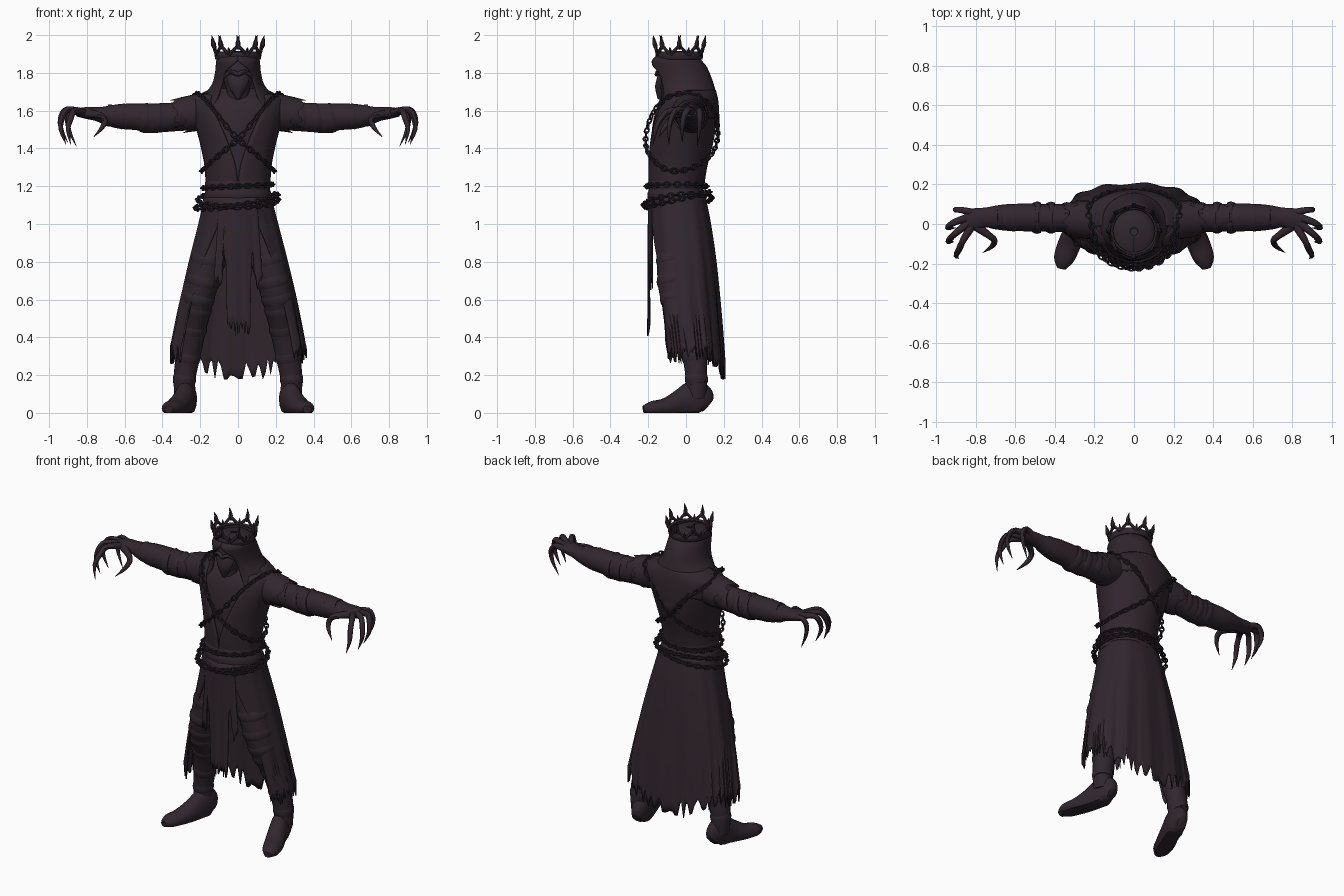
import bpy, bmesh, math, random
from mathutils import Vector

random.seed(4)
if "Cube" in bpy.data.objects:
    bpy.data.objects.remove(bpy.data.objects["Cube"])

COLOUR = (0.031, 0.019, 0.027, 1)
cloth = bpy.data.materials.new("dark plum cloth")
cloth.use_nodes = True
cloth.diffuse_color = COLOUR
bsdf = next(n for n in cloth.node_tree.nodes if n.type == "BSDF_PRINCIPLED")
bsdf.inputs["Base Color"].default_value = COLOUR
bsdf.inputs["Roughness"].default_value = 0.9


def smooth(pts, k):
    """Catmull-Rom resampling of tuples of any length."""
    out = []
    for i in range(len(pts) - 1):
        p0, p1, p2, p3 = (pts[max(0, min(len(pts) - 1, i + d))] for d in (-1, 0, 1, 2))
        for j in range(k):
            t = j / k
            out.append(tuple(b + 0.5 * t * (c - a + t * (2*a - 5*b + 4*c - d + t * (3*b - a - 3*c + d)))
                             for a, b, c, d in zip(p0, p1, p2, p3)))
    return out + [tuple(pts[-1])]


def finish(name, bm, mirror=False, thick=0):
    bmesh.ops.recalc_face_normals(bm, faces=bm.faces)
    me = bpy.data.meshes.new(name)
    bm.to_mesh(me)
    bm.free()
    me.materials.append(cloth)
    me.polygons.foreach_set("use_smooth", [True] * len(me.polygons))
    me.set_sharp_from_angle(angle=math.radians(45))
    ob = bpy.data.objects.new(name, me)
    bpy.context.collection.objects.link(ob)
    if thick:
        mod = ob.modifiers.new("thickness", "SOLIDIFY")
        mod.thickness = thick
    if mirror:
        ob.modifiers.new("mirror", "MIRROR")
    return ob


def bridge(bm, rows, closed):
    for a, b in zip(rows, rows[1:]):
        for i in range(len(a) if closed else len(a) - 1):
            j = (i + 1) % len(a)
            bm.faces.new((a[i], a[j], b[j], b[i]))


def tube(bm, pts, k=4, n=12, ref=None, floor=False, jag=0):
    """Round tube through (x, y, z, side radius[, up radius])."""
    pts = smooth([p if len(p) == 5 else (*p, p[3]) for p in pts], k)
    cs = [Vector(p[:3]) for p in pts]
    span = (cs[-1] - cs[0]).normalized()
    ref = Vector(ref) if ref else Vector((0, 1, 0) if abs(span.z) > 0.7 else (0, 0, 1))
    rows = []
    for i, p in enumerate(pts):
        d = (cs[min(i + 1, len(cs) - 1)] - cs[max(i - 1, 0)]).normalized()
        side = d.cross(ref).normalized()
        up = side.cross(d)
        row = []
        for m in range(n):
            a = math.tau * m / n
            v = cs[i] + side * max(p[3], 0.001) * math.cos(a) + up * max(p[4], 0.001) * math.sin(a)
            if jag and i == len(pts) - 1:
                v += d * random.uniform(-jag, jag)
            if floor:
                v.z = max(v.z, 0)
            row.append(bm.verts.new(v))
        rows.append(row)
    bridge(bm, rows, True)
    bm.faces.new(rows[0])
    if not jag:
        bm.faces.new(rows[-1])


def tubes(name, paths, mirror=False, **kw):
    bm = bmesh.new()
    for p in paths:
        tube(bm, p, **kw)
    return finish(name, bm, mirror)


def oval(ring, a, off=0, power=1.0):
    """Point on a body ring; angle 0 faces the front."""
    z, rx, yf, yb = ring[:4]
    s, c = math.sin(a), math.cos(a)
    x = math.copysign(abs(s) ** power, s) * (rx + off)
    y = (yf + yb) / 2 - math.copysign(abs(c) ** power, c) * ((yb - yf) / 2 + off)
    return Vector((x, y, z))


def shell(name, rings, n=48, k=4, off=0, thick=0, power=1.0, hem=None, fold=0):
    """Wrap of (z, half width, front y, back y, front gap in degrees)."""
    rings = smooth(rings, k)
    bm = bmesh.new()
    is_open = any(r[4] > 0 for r in rings)
    drop = [hem(2 * math.pi * i / n) if hem else 0 for i in range(n + 1)]
    rows = []
    for j, r in enumerate(rings):
        t = j / (len(rings) - 1)
        g = math.radians(max(r[4], 0.3)) if is_open else 0
        row = []
        for i in range(n + 1 if is_open else n):
            a = g + (math.tau - 2 * g) * i / n
            v = oval(r, a, off + fold * t * math.sin(13 * a), power)
            v.z += drop[i] * t ** 5
            row.append(bm.verts.new(v))
        rows.append(row)
    bridge(bm, rows, not is_open)
    if not thick:
        bm.faces.new(rows[0])
        bm.faces.new(rows[-1])
    return finish(name, bm, thick=thick)


# Torso and open robe with a V neckline
torso = [(1.72, .09, -.07, .10, 0), (1.69, .19, -.10, .13, 0), (1.66, .23, -.13, .15, 0),
         (1.6, .235, -.16, .152, 0), (1.52, .215, -.178, .147, 0), (1.42, .188, -.185, .13, 0),
         (1.3, .165, -.188, .10, 0), (1.2, .16, -.185, .085, 0), (1.1, .18, -.18, .10, 0),
         (1.0, .19, -.165, .12, 0)]
shell("torso", torso)
robe = [(*r[:4], max(0, (r[0] - 1.26) / .43 * 40)) for r in torso[1:8]]
shell("robe", robe, off=.012, thick=.012)
shell("sash", [(1.235, .168, -.195, .09, 0), (1.21, .176, -.203, .1, 0), (1.185, .168, -.196, .092, 0),
               (1.16, .178, -.204, .105, 0), (1.12, .186, -.2, .11, 0)])

# Ragged skirt, open at the front
def skirt_hem(a):
    back = max(0, -math.cos(a)) ** 2
    return -.10 * back + random.choice((-1, 1)) * random.uniform(.01, .055)

shell("skirt", [(1.14, .178, -.20, .105, 14), (1.0, .212, -.195, .132, 26), (.8, .262, -.19, .16, 42),
                (.55, .318, -.18, .185, 50), (.31, .36, -.165, .205, 54)],
      n=110, k=6, thick=.008, power=.85, hem=skirt_hem, fold=.006)

# Torn front panel
bm = bmesh.new()
cols, rows = 36, []
hems = []
for i in range(cols + 1):
    x = 2 * i / cols - 1
    low = .45 if -.45 < x < .55 else .7 if abs(x) > .65 else .85
    hems.append(low + random.uniform(-.05, .05))
for j in range(13):
    t = j / 12
    row = []
    for i in range(cols + 1):
        x = 2 * i / cols - 1
        y = -.202 + .02 * x * x + .004 * math.sin(x * 12) * t
        row.append(bm.verts.new((x * (.1 + .03 * t), y, 1.14 + (hems[i] - 1.14) * t)))
    rows.append(row)
bridge(bm, rows, False)
finish("front_panel", bm, thick=.006)

# Hood, back cape and face
shell("hood", [(1.915, .02, -.06, -.02, 0), (1.9, .085, -.14, .05, 0), (1.87, .113, -.178, .078, 0),
               (1.84, .118, -.182, .105, 14), (1.8, .122, -.174, .125, 36), (1.74, .138, -.162, .147, 40),
               (1.68, .18, -.15, .162, 36), (1.62, .205, -.165, .165, 42)], thick=.012)
shell("back_cape", [(1.71, .15, -.1, .15, 75), (1.66, .235, -.13, .162, 78), (1.6, .245, -.16, .168, 95),
                    (1.56, .235, -.17, .168, 110)], off=.008, thick=.01,
      hem=lambda a: -.12 * max(0, -math.cos(a)) ** 4 + random.uniform(-.01, .01))
tubes("face", [[(0, -.07, 1.86, .05), (0, -.075, 1.82, .075, .06), (0, -.08, 1.76, .075, .065),
                (0, -.08, 1.7, .06, .055), (0, -.06, 1.63, .07)]], n=20)
tubes("mask", [[(0, -.12, 1.80, .05, .02), (0, -.13, 1.77, .06, .025), (0, -.135, 1.72, .045, .03),
                (0, -.14, 1.66, .01, .01)]], n=10)
tubes("brow", [[(0, -.155, 1.79, .012), (.04, -.145, 1.805, .012), (.085, -.12, 1.77, .006)]], mirror=True, n=8)

# Openwork crown
def crown_point(deg, radius, z, r):
    a = math.radians(deg)
    return (radius * math.sin(a), -.035 - radius * math.cos(a), z, r)

shell("crown_band", [(1.912, .118, -.155, .085, 0), (1.895, .124, -.161, .091, 0),
                     (1.872, .12, -.157, .087, 0)], thick=.014)
spikes = []
for d in range(0, 360, 45):
    for s in (-22, 22):
        spikes.append([crown_point(d + s, .12, 1.895, .011), crown_point(d + s * .6, .124, 1.915, .009),
                       crown_point(d, .128, 1.945, .009)])
    spikes.append([crown_point(d, .122, 1.925, .008), crown_point(d, .13, 1.95, .014),
                   crown_point(d, .134, 1.975, .008), crown_point(d + 3, .14, 2.0, .001)])
    spikes.append([crown_point(d + 22, .12, 1.9, .012), crown_point(d + 22, .132, 1.935, .002)])
tubes("crown_spikes", spikes, k=2, n=6, ref=(.3, .2, .1))

# Arms, wraps, torn sleeve caps
tubes("arm", [[(.16, .02, 1.585, .09), (.3, .03, 1.57, .072, .078), (.4, .03, 1.563, .07, .078),
               (.47, .032, 1.56, .07, .08), (.53, .033, 1.567, .07, .072), (.63, .033, 1.57, .068, .066),
               (.7, .033, 1.575, .06, .05), (.75, .033, 1.582, .05, .037), (.8, .025, 1.588, .055, .032),
               (.85, .015, 1.59, .045, .022)]], mirror=True, n=18)
tubes("arm_wrap", [[(x - .02, .032, z, r * .93), (x, .032, z, r, r), (x + .02, .032, z + .004, r * .92)]
                   for x, z, r in ((.34, 1.57, .079), (.42, 1.562, .081), (.49, 1.562, .082),
                                   (.61, 1.57, .07), (.68, 1.575, .06))], mirror=True, k=2, n=18)
for label, start, end, r in (("sleeve_cap", .15, .285, .094), ("under_sleeve", .2, .325, .084)):
    tubes(label, [[(start, .015, 1.6, r), ((start + end) / 2, .02, 1.59, r * 1.03, r * 1.03),
                   (end, .025, 1.578, r)]], mirror=True, n=28, jag=.025)

# Clawed fingers
knuckles = {
    "thumb": [(.8, -.01, 1.585, .024), (.73, -.06, 1.575, .018), (.705, -.085, 1.55, .016),
              (.72, -.115, 1.51, .012), (.765, -.145, 1.46, .001)],
    "index_finger": [(.82, -.01, 1.59, .022), (.865, -.085, 1.6, .017), (.885, -.13, 1.56, .016),
                     (.9, -.16, 1.5, .012), (.885, -.175, 1.42, .001)],
    "middle_finger": [(.83, .01, 1.59, .022), (.9, -.045, 1.605, .017), (.93, -.075, 1.565, .016),
                      (.938, -.09, 1.5, .012), (.91, -.09, 1.42, .001)],
    "ring_finger": [(.83, .035, 1.59, .022), (.905, .01, 1.605, .017), (.935, -.01, 1.57, .016),
                    (.938, -.02, 1.51, .012), (.9, -.02, 1.43, .001)],
    "little_finger": [(.81, .055, 1.585, .022), (.87, .07, 1.6, .016), (.9, .072, 1.565, .015),
                      (.895, .07, 1.5, .011), (.855, .06, 1.41, .001)]}
for label, path in knuckles.items():
    tubes(label, [path], mirror=True, n=8, k=3, ref=(.25, 1, 0))

# Legs, wraps and boots
leg = [(.1, -.03, 1.02, .1), (.145, -.06, .85, .092), (.185, -.065, .7, .086), (.215, -.045, .58, .08),
       (.24, .01, .45, .073), (.265, .045, .3, .065), (.283, .055, .18, .058), (.28, .055, .08, .056)]
tubes("leg", [leg], mirror=True, n=18)
fine = smooth(leg, 4)
wraps = []
for i in (5, 8, 11, 13, 16, 20, 24):
    x, y, z, r = fine[i]
    wraps.append([(x - .005, y, z + .03, r * .95), (x, y, z, r * 1.07), (x + .005, y + .006, z - .03, r * .97)])
tubes("leg_wrap", wraps, mirror=True, k=3, n=18)
tubes("boot", [[(.262, .118, .04, .03, .04), (.266, .09, .06, .048, .085), (.275, .04, .07, .056, .1),
                (.297, -.03, .05, .056, .075), (.33, -.11, .03, .058, .048), (.356, -.18, .024, .05, .038),
                (.366, -.225, .018, .022, .02)]], mirror=True, n=18, floor=True)

# Chains wrapped around the body
body = smooth(torso, 6)


def on_body(deg, z, off):
    i = min(range(len(body)), key=lambda m: abs(body[m][0] - z))
    a = body[i]
    b = body[min(i + 1, len(body) - 1)] if z < a[0] else body[max(i - 1, 0)]
    t = (z - a[0]) / (b[0] - a[0]) if b[0] != a[0] else 0
    return oval([p + (q - p) * t for p, q in zip(a, b)], math.radians(deg), off)


def chain(name, stations, off, mirror=False, step=.026):
    path = [on_body(d, z, off) for d, z in smooth(stations, 24)]
    bm, gap, count = bmesh.new(), step, 0
    for p, q in zip(path, path[1:]):
        gap += (q - p).length
        if gap < step:
            continue
        gap, count = 0, count + 1
        d = (q - p).normalized()
        out = Vector((p.x, p.y + .03, 0)).normalized()
        side = d.cross(out).normalized()
        out = side.cross(d)
        wide, deep = (side, out) if count % 2 else (out, side)
        rows = []
        for m in range(10):
            a = math.tau * m / 10
            u = d * math.cos(a) * 1.5 + wide * math.sin(a)
            rows.append([bm.verts.new(p + u * (.0115 + .005 * math.cos(b)) + deep * .005 * math.sin(b))
                         for b in (math.tau * h / 5 for h in range(5))])
        bridge(bm, rows + rows[:1], True)
    return finish(name, bm, mirror)


chain("chest_chain", [(150, 1.58), (120, 1.66), (90, 1.69), (55, 1.68), (34, 1.63), (0, 1.45), (-50, 1.32),
                      (-90, 1.28), (-140, 1.33), (-180, 1.43), (-210, 1.58)], .03, mirror=True)
chain("waist_chain", [(a, 1.2 + .01 * math.sin(math.radians(a))) for a in range(0, 361, 30)], .026)
chain("hip_chain", [(a, 1.13 - .04 * math.cos(math.radians(a))) for a in range(0, 361, 30)], .04)
chain("slung_chain", [(a, 1.12 + .035 * math.sin(math.radians(a)) - .02 * math.cos(math.radians(a)))
                      for a in range(0, 361, 30)], .045)
